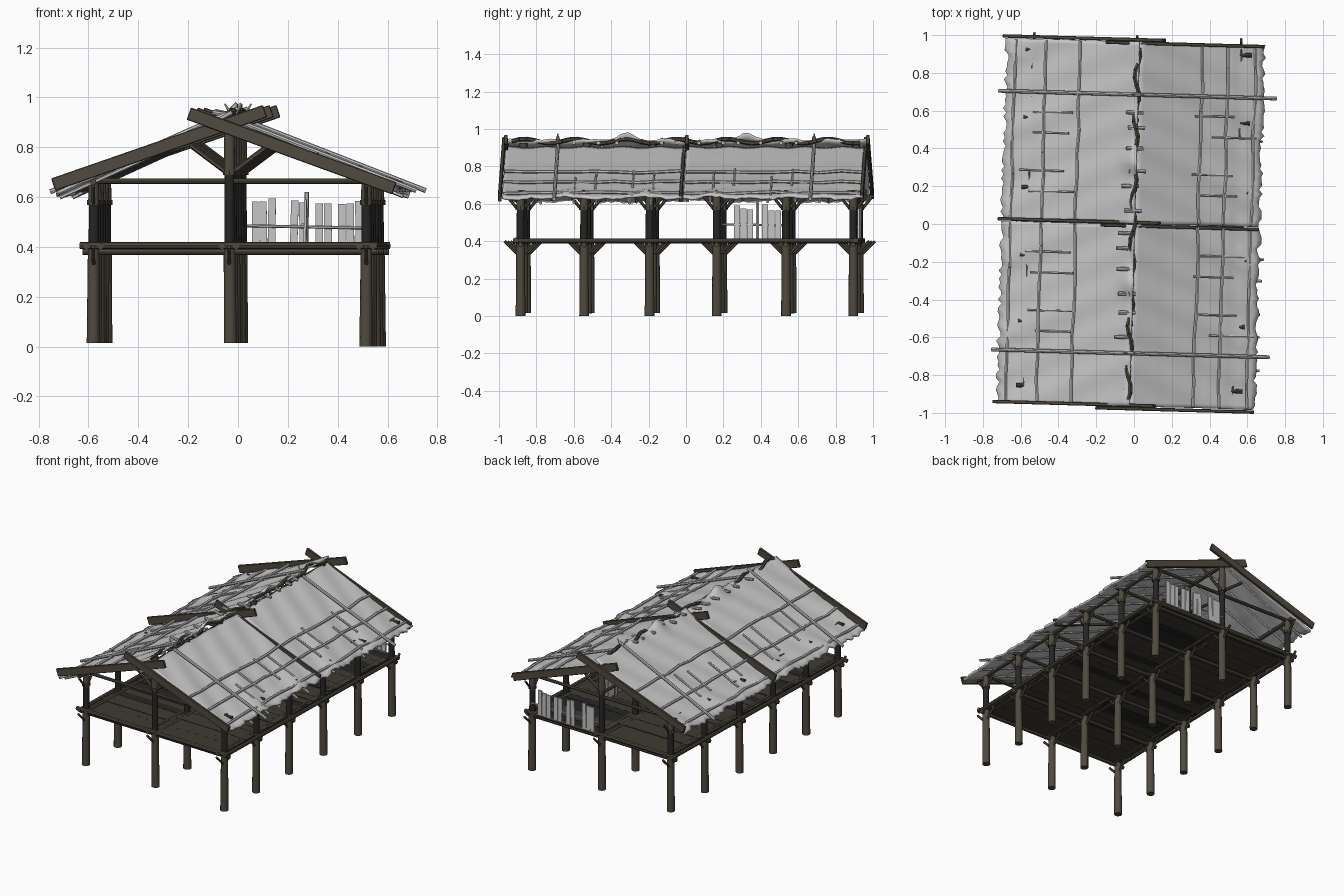
import bpy, bmesh, math, random
from mathutils import Vector, Matrix

random.seed(4)
rnd = random.uniform
if "Cube" in bpy.data.objects:
    bpy.data.objects.remove(bpy.data.objects["Cube"])

TURN = math.radians(-1.6)  # whole building is slightly skewed


def material(name, rgb):
    m = bpy.data.materials.new(name)
    m.use_nodes = True
    m.diffuse_color = (*rgb, 1)
    bsdf = m.node_tree.nodes["Principled BSDF"]
    bsdf.inputs["Base Color"].default_value = (*rgb, 1)
    bsdf.inputs["Roughness"].default_value = 0.9
    return m


BROWN = material("weathered brown wood", (0.08, 0.069, 0.05))
DARK = material("charred wood", (0.02, 0.019, 0.018))
FLOOR = material("floor wood", (0.05, 0.043, 0.032))
GREY = material("pale grey bark", (0.56, 0.56, 0.56))


def align(a, b):
    a, b = Vector(a), Vector(b)
    d = b - a
    rot = d.to_track_quat('Z', 'Y').to_matrix().to_4x4()
    return Matrix.Translation((a + b) / 2) @ rot, d.length


def pole(bm, a, b, r1, r2=None, sides=8):
    mat, length = align(a, b)
    bmesh.ops.create_cone(bm, cap_ends=True, segments=sides, radius1=r1,
                          radius2=r2 or r1, depth=length, matrix=mat)


def box(bm, centre, size, rot=None):
    mat = Matrix.Translation(centre) @ (rot or Matrix()) @ Matrix.Diagonal((*size, 1))
    bmesh.ops.create_cube(bm, size=1, matrix=mat)


def finish(name, bm, mat, smooth=True):
    mesh = bpy.data.meshes.new(name)
    bm.to_mesh(mesh)
    bm.free()
    mesh.materials.append(mat)
    ob = bpy.data.objects.new(name, mesh)
    bpy.context.collection.objects.link(ob)
    ob.rotation_euler.z = TURN
    if smooth:
        bpy.ops.object.select_all(action='DESELECT')
        ob.select_set(True)
        bpy.context.view_layer.objects.active = ob
        bpy.ops.object.shade_smooth_by_angle(angle=math.radians(40))
    return ob


ROWS = (-0.555, -0.01, 0.54)
BAYS = (-0.87, -0.53, -0.18, 0.18, 0.55, 0.91)

# Posts: thick feet, charred uprights, brown heads
feet, uprights, heads, braces = (bmesh.new() for _ in range(4))
for x in ROWS:
    mid = x == ROWS[1]
    neck, top = (0.70, 0.925) if mid else (0.58, 0.665)
    foot = 0.0 if x > 0.2 else 0.015
    for y in BAYS:
        lean = rnd(-0.004, 0.004)
        pole(feet, (x + lean, y, foot), (x, y, 0.415), 0.026, 0.023, 12)
        pole(uprights, (x, y, 0.41), (x, y, neck), 0.021, 0.02, 10)
        pole(heads, (x, y, neck), (x, y, top), 0.023, 0.021, 10)
        pole(heads, (x, y, neck - 0.012), (x, y, neck + 0.008), 0.026)
        for s in (-1, 1):
            pole(braces, (x, y + s * 0.015, 0.33), (x, y + s * 0.085, 0.4), 0.008, sides=6)
            if mid:
                pole(braces, (x, y, 0.69), (x + s * 0.16, y, 0.81), 0.01, sides=6)
            else:
                pole(braces, (x, y + s * 0.015, 0.57), (x, y + s * 0.075, 0.645), 0.008, sides=6)
finish("post_feet", feet, BROWN)
finish("charred_uprights", uprights, DARK)
finish("post_heads", heads, BROWN)
finish("post_braces", braces, BROWN)

# Floor frame, tie beams, wall plates and ridge beam
frame, ties = bmesh.new(), bmesh.new()
for y in BAYS:
    pole(frame, (-0.6, y, 0.38), (0.58, y, 0.38), 0.013)
    pole(ties, (-0.6, y, 0.664), (0.6, y, 0.664), 0.011)
for y in (-0.895, 0.925):
    pole(frame, (-0.61, y, 0.405), (0.585, y, 0.405), 0.014)
for x in ROWS:
    for s in (-1, 1):
        pole(frame, (x + s * 0.028, -0.91, 0.402), (x + s * 0.028, 0.94, 0.402), 0.013)
for x in (ROWS[0], ROWS[2]):
    pole(ties, (x, -0.95, 0.66), (x, 0.95, 0.66), 0.013)
pole(ties, (-0.01, -0.96, 0.885), (-0.01, 0.96, 0.885), 0.016)
finish("floor_frame", frame, BROWN)
finish("tie_beams", ties, BROWN)

# Floor slats with a few charred ones
slats, burnt = bmesh.new(), bmesh.new()
count = 30
for i in range(count):
    y = -0.885 + 1.8 * (i + 0.5) / count
    for x in (-0.28, 0.265):
        target = burnt if random.random() < 0.18 else slats
        box(target, (x, y, 0.403 + rnd(-0.003, 0.003)), (0.56, 0.0595, 0.012),
            Matrix.Rotation(rnd(-0.004, 0.004), 4, 'Z'))
finish("floor_slats", slats, FLOOR, False)
finish("charred_floor_slats", burnt, DARK, False)


# Roof slope: height above the floor for each side
def roof_z(side, x):
    d = abs(x)
    return 0.905 - 0.40 * d if side > 0 else 0.94 - 0.455 * d


def roof_sheet(name, side, y0, y1):
    bm = bmesh.new()
    nx, ny = 22, 44
    phase = rnd(0, 6)
    eave = 0.665 if side > 0 else 0.70
    ragged = [rnd(-0.012, 0.012) for _ in range(ny + 1)]
    grid = []
    for j in range(ny + 1):
        y = y0 + (y1 - y0) * j / ny
        col = []
        for i in range(nx + 1):
            t = i / nx
            x = side * t * (eave + ragged[j] * t)
            z = roof_z(side, x) + 0.006 * math.sin(14 * y + phase + 5 * t) * t
            z += 0.004 * math.sin(31 * y + 9 * t + phase) - 0.01 * math.sin(math.pi * t)
            z -= 0.006 * t * (i % 6 == 0)
            if side < 0:  # torn crest standing above the ridge
                crest = math.exp(-((abs(y) - 0.32) / 0.055) ** 2)
                z += (0.035 * crest + 0.6 * abs(ragged[j])) * max(0, 1 - 9 * t)
            col.append(bm.verts.new((x, y, z)))
        grid.append(col)
    for j in range(ny):
        for i in range(nx):
            q = [grid[j][i], grid[j][i + 1], grid[j + 1][i + 1], grid[j + 1][i]]
            bm.faces.new(q if side < 0 else q[::-1])
    bmesh.ops.recalc_face_normals(bm, faces=bm.faces)
    if sum(f.normal.z for f in bm.faces) < 0:
        bmesh.ops.reverse_faces(bm, faces=bm.faces)
    ob = finish(name, bm, GREY)
    solid = ob.modifiers.new("thickness", 'SOLIDIFY')
    solid.thickness = 0.012
    solid.offset = -1


for side, word in ((-1, "right"), (1, "left")):
    roof_sheet(f"front_{word}_roof", side, -0.965, -0.003)
    roof_sheet(f"back_{word}_roof", side, 0.003, 0.965)

# Roof battens: wavy long ones, short ties, cross poles and rafters
battens, rafters = bmesh.new(), bmesh.new()
for side, lines in ((-1, (0.31, 0.49, 0.655)), (1, (0.34, 0.475, 0.62))):
    for d in lines:
        for half in (-1, 1):
            prev = None
            for k in range(9):
                x = side * (d + rnd(-0.006, 0.006))
                p = Vector((x, half * (0.01 + 0.95 * k / 8), roof_z(side, x) + rnd(-0.002, 0.007)))
                if prev:
                    pole(battens, prev, p, 0.009, sides=6)
                prev = p
    for half in (-1, 1):
        for y in (0.16, 0.27, 0.47, 0.58):
            a = rnd(0.3, 0.42)
            b = a + rnd(0.18, 0.24)
            pole(battens, (side * a, half * y, roof_z(side, a)),
                 (side * b, half * y, roof_z(side, b)), 0.007, sides=6)
        end = 0.735
        pole(battens, (-side * 0.02, half * 0.685, roof_z(side, 0) + 0.015),
             (side * end, half * 0.685, roof_z(side, end) + 0.015), 0.01)
    for k in range(13):
        y = -0.9 + 0.15 * k
        end = rnd(0.62, 0.69)
        pole(rafters, (side * 0.02, y, roof_z(side, 0.02) - 0.028),
             (side * end, y + rnd(-0.02, 0.02), roof_z(side, end) - 0.028), 0.008, sides=6)
finish("roof_battens", battens, GREY)
finish("roof_rafters", rafters, GREY)

# Ridge: twisted dark rope and short pegs through it
rope, pegs = bmesh.new(), bmesh.new()
prev = None
for k in range(49):
    y = -0.93 + 1.86 * k / 48
    p = Vector((-0.005 + 0.014 * math.sin(k * 1.1), y, 0.935 + 0.012 * math.sin(k * 0.9)))
    if prev:
        pole(rope, prev, p, 0.012, sides=6)
    prev = p
for y in (-0.6, -0.47, -0.37, -0.24, -0.13, -0.05, 0.07, 0.2, 0.28, 0.4, 0.51, 0.59):
    x = rnd(-0.06, 0.02)
    pole(pegs, (x - 0.035, y, 0.935 + rnd(-0.01, 0.01)), (x + 0.055, y, 0.925), 0.01)
for y in (-0.685, 0.685):
    for s in (-1, 1):
        pole(pegs, (0, y, 0.92), (s * 0.035, y, 0.975), 0.008, 0.003, 6)
finish("ridge_rope", rope, BROWN)
finish("ridge_pegs", pegs, GREY)

# Crossed gable boards at both ends and over the middle
boards = bmesh.new()
for y in (-0.968, 0.0, 0.968):
    for a, b, off in (((-0.715, 0.65), (0.135, 0.945), 0.008),
                      ((-0.17, 0.935), (0.655, 0.635), -0.01)):
        dx, dz = b[0] - a[0], b[1] - a[1]
        centre = ((a[0] + b[0]) / 2, y + off, (a[1] + b[1]) / 2)
        box(boards, centre, (math.hypot(dx, dz), 0.018, 0.052),
            Matrix.Rotation(-math.atan2(dz, dx), 4, 'Y'))
bmesh.ops.bevel(boards, geom=boards.edges[:], offset=0.003, segments=1, affect='EDGES')
finish("gable_boards", boards, BROWN, False)


# Broken picket screens with rails
def screen(name, spots, place, rail):
    bm = bmesh.new()
    for s in spots:
        h = rnd(0.15, 0.18)
        c, size = place(s, 0.415 + h / 2, h)
        box(bm, c, size, Matrix.Rotation(rnd(-0.03, 0.03), 4, 'Y'))
    pole(bm, *rail, 0.006, sides=6)
    finish(name, bm, GREY, False)


screen("back_picket_screen", (0.045, 0.075, 0.11, 0.20, 0.235, 0.30, 0.335, 0.39, 0.425, 0.46),
       lambda s, z, h: ((s, 0.935, z), (0.03, 0.01, h)),
       ((0.0, 0.928, 0.485), (0.53, 0.928, 0.475)))
screen("inner_picket_screen", (0.28, 0.315, 0.35, 0.43, 0.465, 0.50),
       lambda s, z, h: ((0.262, s, z), (0.01, 0.03, h)),
       ((0.255, 0.2, 0.49), (0.255, 0.54, 0.485)))
stake = bmesh.new()
pole(stake, (0.262, 0.39, 0.41), (0.266, 0.39, 0.62), 0.009, sides=6)
finish("tall_stake", stake, GREY)
